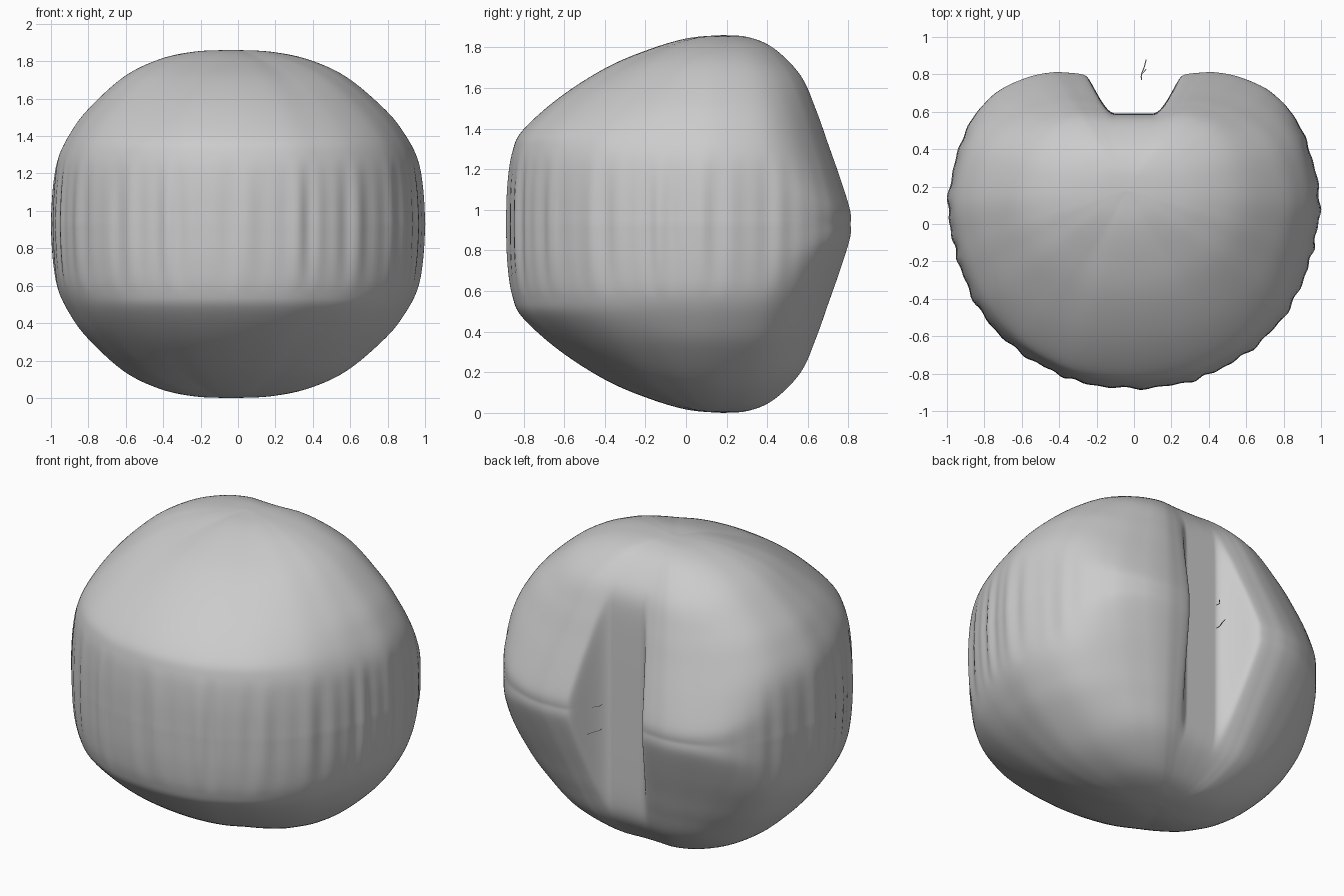
import bpy, bmesh, math
from mathutils import Vector

cube = bpy.data.objects.get("Cube")
if cube:
    bpy.data.objects.remove(cube, do_unlink=True)


def make_material(name, value):
    mat = bpy.data.materials.new(name)
    mat.use_nodes = True
    colour = (value, value, value, 1)
    mat.diffuse_color = colour
    mat.node_tree.nodes["Principled BSDF"].inputs["Base Color"].default_value = colour
    return mat


def spline(points, steps, closed=False):
    """Catmull-Rom curve through the points."""
    points = [Vector(p) for p in points]
    count = len(points)
    pick = (lambda i: points[i % count]) if closed else (lambda i: points[min(max(i, 0), count - 1)])
    result = []
    for i in range(count if closed else count - 1):
        a, b, c, d = (pick(i + k) for k in (-1, 0, 1, 2))
        for s in range(steps):
            t = s / steps
            result.append(b + (c - a) * t / 2 + (a * 2 - b * 5 + c * 4 - d) * t**2 / 2
                          + (b * 3 - a - c * 3 + d) * t**3 / 2)
    if not closed:
        result.append(points[-1])
    return result


def smoothstep(t):
    t = min(max(t, 0), 1)
    return t * t * (3 - 2 * t)


def carve_notch(x, y):
    """Hold the back surface inside a rounded upright groove."""
    floor = .592 + .32 * smoothstep((abs(x) - .1) / .25)
    return (y + floor - math.hypot(y - floor, .03)) / 2


def add_object(name, bm, material):
    bmesh.ops.recalc_face_normals(bm, faces=bm.faces)
    mesh = bpy.data.meshes.new(name)
    bm.to_mesh(mesh)
    bm.free()
    mesh.materials.append(material)
    obj = bpy.data.objects.new(name, mesh)
    bpy.context.collection.objects.link(obj)
    return obj


grey = make_material("plain grey", .6)

# Half of the outline before the notch: x, y and which wall profile applies there
half = [(0, .795, 0), (.08, .795, 0), (.16, .797, 0), (.24, .8, 0), (.33, .808, 0),
        (.44, .811, 0), (.58, .78, .1), (.74, .7, .3), (.87, .555, .6),
        (.95, .36, .9), (.995, .12, 1), (.97, -.08, 1.1), (.92, -.26, 1.3),
        (.82, -.47, 1.5), (.65, -.655, 1.75), (.46, -.775, 2), (.27, -.85, 2), (0, -.88, 2)]
outline = spline(half + [(-x, y, k) for x, y, k in half[-2:0:-1]], 10, closed=True)

# Wall profiles from the middle to the crown: reach and height
lobe = [(1, 0), (.995, .07), (.915, .23), (.82, .4), (.73, .56), (.61, .73), (.4, .865), (.2, .92), (0, .93)]
side = [(1, 0), (.99, .2), (.965, .35), (.9, .48), (.8, .61), (.6, .785), (.4, .88), (.2, .922), (0, .93)]
front = [(1, 0), (.995, .2), (.975, .36), (.925, .465), (.755, .625), (.54, .77), (.34, .86), (.16, .915), (0, .93)]
profiles = [spline(p, 6) for p in (lobe, side, front)]
levels = len(profiles[0])
centre = Vector((-.04, .18))
middle = .93

# Puffed heart body, one column of vertices per outline point
bm = bmesh.new()
columns = []
for i, (x, y, k) in enumerate(outline):
    k = min(max(k, 0), 1.999)
    lower = int(k)
    blend = smoothstep(k - lower)
    angle = math.tau * i / len(outline)
    flutes = .004 * min(1, k) ** 2 * (math.sin(37 * angle) + math.sin(61 * angle))
    column = []
    for j in range(1 - levels, levels):
        reach, height = profiles[lower][abs(j)].lerp(profiles[lower + 1][abs(j)], blend)
        # Shallow vertical flutes fade out above and below the middle band
        reach *= 1 + flutes * max(0, 1 - (height / .36) ** 2)
        spot = centre + (Vector((x, y)) - centre) * reach
        column.append(bm.verts.new((spot.x, carve_notch(spot.x, spot.y),
                                    middle + math.copysign(height, j))))
    columns.append(column)
for i, column in enumerate(columns):
    following = columns[(i + 1) % len(columns)]
    for j in range(len(column) - 1):
        bm.faces.new((column[j], column[j + 1], following[j + 1], following[j]))
bmesh.ops.remove_doubles(bm, verts=bm.verts, dist=.0001)
body = add_object("heart_body", bm, grey)
bpy.context.view_layer.objects.active = body
body.select_set(True)
bpy.ops.object.shade_smooth_by_angle(angle=math.radians(60))

# Two loose thread-like slivers behind the notch
for name, z, end in (("lower_sliver", .86, .88), ("upper_sliver", 1.01, .83)):
    bm = bmesh.new()
    path = spline([(.04, .77, z), (.04, .8, z), (.055, (.8 + end) / 2, z), (.065, end, z)], 3)
    rows = [[bm.verts.new(p + Vector((w, 0, 0))) for w in (-.003, .003)] for p in path]
    for a, b in zip(rows, rows[1:]):
        bm.faces.new((a[0], a[1], b[1], b[0]))
    add_object(name, bm, grey)
